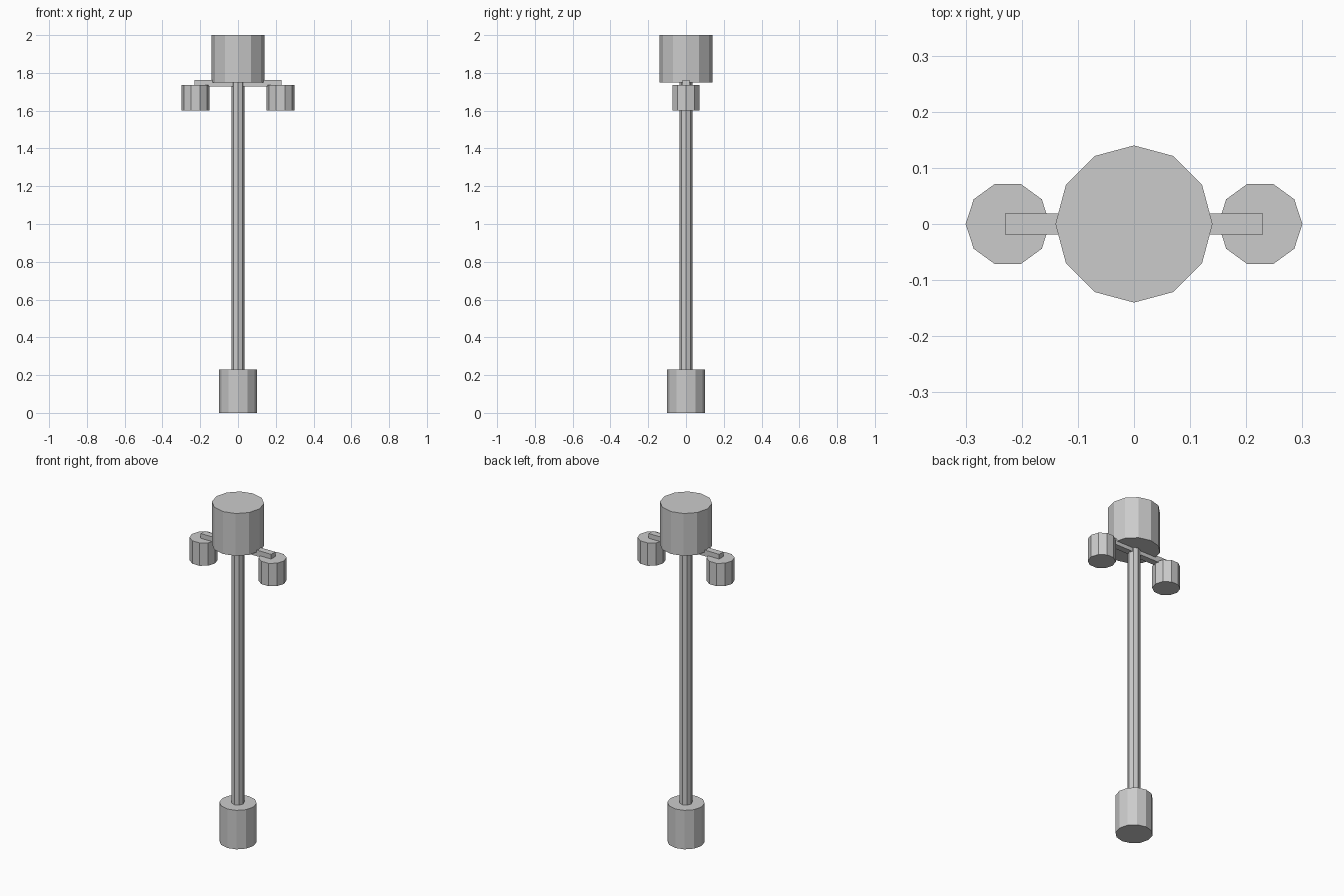
import bpy

if "Cube" in bpy.data.objects:
    bpy.data.objects.remove(bpy.data.objects["Cube"])

def prism(name, sides, radius, z0, z1, x=0.0):
    """Flat-shaded upright cylinder with a vertex on the +x axis."""
    bpy.ops.mesh.primitive_cylinder_add(
        vertices=sides, radius=radius, depth=z1 - z0,
        location=(x, 0, (z0 + z1) / 2))
    obj = bpy.context.object
    if sides % 4:
        obj.rotation_euler.z = 1.5707963
    obj.name = name
    return obj

# Base, post and main lamp head
prism("base", 12, 0.10, 0.0, 0.23)
prism("post", 8, 0.034, 0.23, 1.75)
prism("main_lamp", 12, 0.14, 1.75, 2.0)

# Crossarm
bpy.ops.mesh.primitive_cube_add(size=1, location=(0, 0, 1.745))
arm = bpy.context.object
arm.name = "crossarm"
arm.scale = (0.46, 0.038, 0.036)

# Hanging side lamps
for side, x in (("left", -0.225), ("right", 0.225)):
    prism(side + "_side_lamp", 10, 0.075, 1.60, 1.735, x)
